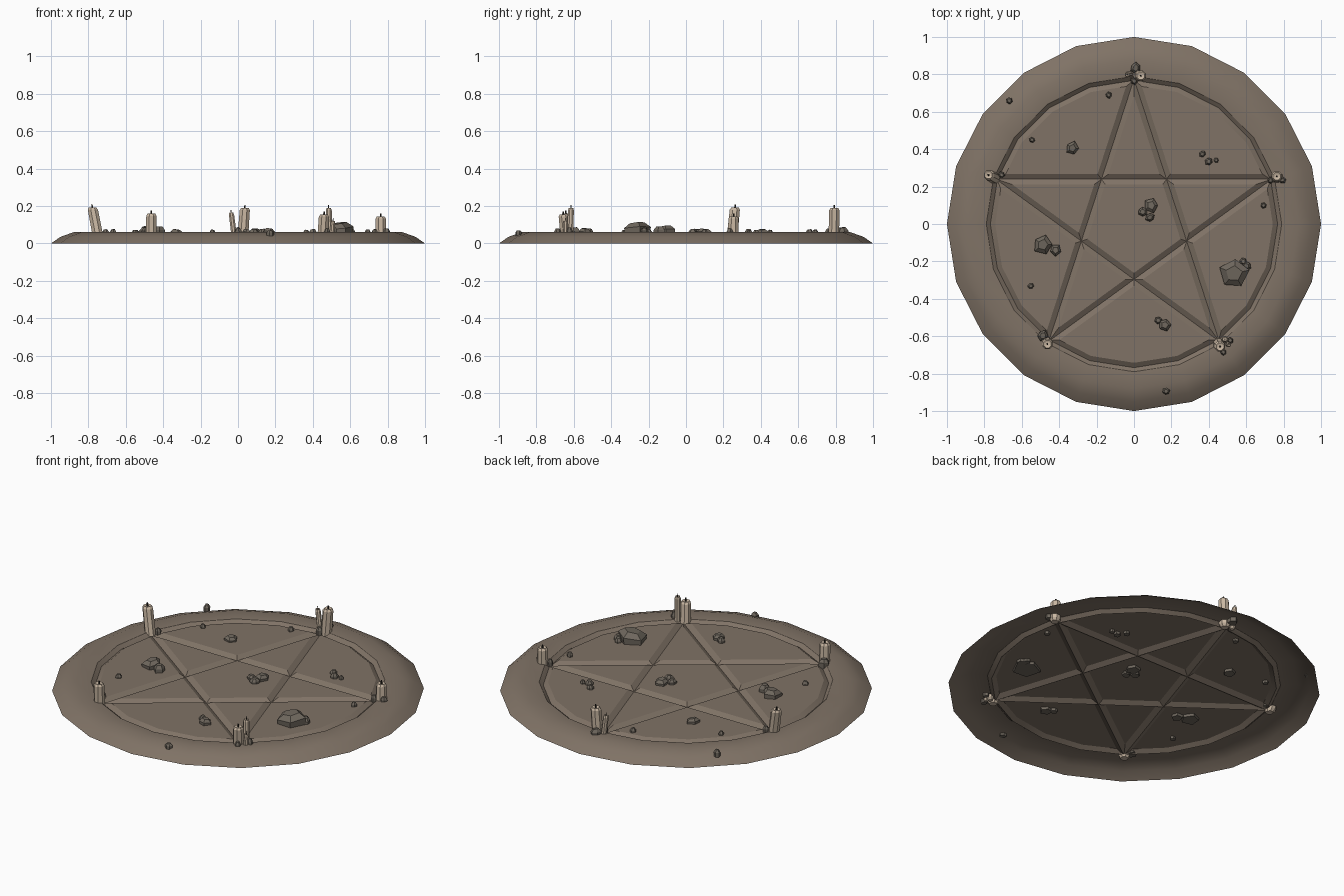
import bpy, bmesh, math, random
from mathutils import Vector

if "Cube" in bpy.data.objects:
    bpy.data.objects.remove(bpy.data.objects["Cube"])

random.seed(4)


def material(name, col):
    m = bpy.data.materials.new(name)
    m.diffuse_color = (*col, 1)
    m.use_nodes = True
    m.node_tree.nodes["Principled BSDF"].inputs["Base Color"].default_value = m.diffuse_color
    return m


EARTH = material("earth brown", (0.215, 0.170, 0.132))
STONE = material("stone grey brown", (0.160, 0.138, 0.112))
WAX = material("pale wax", (0.580, 0.470, 0.360))
WICK = material("dark wick", (0.030, 0.025, 0.020))


def finish(bm, name, *mats):
    bmesh.ops.recalc_face_normals(bm, faces=bm.faces)
    me = bpy.data.meshes.new(name)
    bm.to_mesh(me)
    bm.free()
    for m in mats:
        me.materials.append(m)
    ob = bpy.data.objects.new(name, me)
    bpy.context.collection.objects.link(ob)
    return ob


def loft(bm, rings, mat=0):
    """Skin a stack of point rings and cap both ends."""
    vs = [[bm.verts.new(p) for p in ring] for ring in rings]
    n = len(vs[0])
    faces = [bm.faces.new((a[i], a[(i + 1) % n], b[(i + 1) % n], b[i]))
             for a, b in zip(vs, vs[1:]) for i in range(n)]
    faces += [bm.faces.new(vs[0][::-1]), bm.faces.new(vs[-1])]
    for f in faces:
        f.material_index = mat


def circle(r, z, n, cx=0, cy=0, turn=0):
    return [(cx + r * math.cos(turn + math.tau * i / n),
             cy + r * math.sin(turn + math.tau * i / n), z) for i in range(n)]


# Mound: 20-sided lathe with a circular groove round the floor
FLOOR, TRENCH = 0.05, 0.032
bm = bmesh.new()
profile = [(1, 0), (0.95, 0.035), (0.88, 0.06), (0.79, 0.051), (0.768, TRENCH), (0.742, FLOOR)]
loft(bm, [circle(r, z, 20) for r, z in profile])
mound = finish(bm, "mound", EARTH)

# Star grooves: five V-shaped cutters between the star tips
tips = [Vector((0.775 * math.cos(a), 0.775 * math.sin(a), 0))
        for a in (math.pi / 2 + math.tau * k / 5 for k in range(5))]
cutters = []
for k in range(5):
    a, b = tips[k], tips[(k + 2) % 5]
    side = (b - a).normalized().cross(Vector((0, 0, 1)))
    section = [(-0.028, FLOOR), (0, TRENCH), (0.028, FLOOR), (0.028, 0.1), (-0.028, 0.1)]
    bm = bmesh.new()
    loft(bm, [[p + side * s + Vector((0, 0, z)) for s, z in section] for p in (a, b)])
    cut = finish(bm, f"star_cutter_{k + 1}", EARTH)
    cut.hide_render = True
    cutters.append(cut)
    mod = mound.modifiers.new("groove", 'BOOLEAN')
    mod.operation, mod.solver, mod.object = 'DIFFERENCE', 'EXACT', cut
dg = bpy.context.evaluated_depsgraph_get()
mound_mesh = bpy.data.meshes.new_from_object(mound.evaluated_get(dg))
mound.modifiers.clear()
mound.data = mound_mesh
for c in cutters:
    bpy.data.objects.remove(c)

# Open the underside, as the mound is a shell
bm = bmesh.new()
bm.from_mesh(mound_mesh)
under = [f for f in bm.faces if f.calc_center_median().z < 0.001]
bmesh.ops.delete(bm, geom=under, context='FACES')
bm.to_mesh(mound_mesh)
bm.free()
bpy.context.view_layer.objects.active = mound
mound.select_set(True)
bpy.ops.object.shade_smooth_by_angle(angle=math.radians(30))


# Candles: leaning octagonal wax sticks with chamfered tops and wicks
def candle(i, base, top, r, h):
    bm = bmesh.new()

    def ring(rad, z, n=8):
        t = (z - 0.02) / (h - 0.02)
        cx, cy = (base[j] + (top[j] - base[j]) * t for j in (0, 1))
        return circle(rad, z, n, cx, cy, math.pi / n)

    loft(bm, [ring(r * 0.7, 0.02), ring(r, 0.035), ring(r * 0.95, h - 0.012),
              ring(r * 0.7, h), ring(r * 0.35, h - 0.004)])
    loft(bm, [ring(r * 0.17, h - 0.006, 5), ring(r * 0.13, h + 0.015, 5)], 1)
    finish(bm, f"candle_{i}", WAX, WICK)


for i, c in enumerate([
        ((0.025, 0.79), (0.037, 0.793), 0.031, 0.190),
        ((-0.018, 0.80), (-0.036, 0.80), 0.016, 0.165),
        ((-0.745, 0.245), (-0.778, 0.262), 0.031, 0.192),
        ((0.765, 0.25), (0.763, 0.255), 0.031, 0.145),
        ((-0.465, -0.635), (-0.463, -0.642), 0.031, 0.160),
        ((0.452, -0.64), (0.460, -0.655), 0.031, 0.155),
        ((0.490, -0.62), (0.485, -0.615), 0.018, 0.190),
        ((0.500, -0.642), (0.508, -0.645), 0.014, 0.120)], 1):
    candle(i, *c)


# Rocks: jittered low prisms with a smaller, tilted top
def rock(i, x, y, r, top, base=0.035):
    bm = bmesh.new()
    n = 5 if r > 0.03 else 6
    turn = random.uniform(0, math.tau)
    k = [random.uniform(0.85, 1.12) for _ in range(n)]
    tx, ty = random.uniform(-0.15, 0.15), random.uniform(-0.15, 0.15)
    rings = []
    for scale, t in ((0.95, 0), (1, 0.65), (0.55, 1)):
        z = base + (top - base) * t
        pts = circle(r * scale, z, n, x, y, turn)
        rings.append([(x + (p[0] - x) * k[j], y + (p[1] - y) * k[j],
                       z + t * (tx * (p[0] - x) + ty * (p[1] - y)))
                      for j, p in enumerate(pts)])
    loft(bm, rings)
    finish(bm, f"rock_{i}", STONE)


for i, c in enumerate([
        (0.535, -0.265, 0.088, 0.108), (0.60, -0.225, 0.028, 0.080), (0.585, -0.20, 0.02, 0.075),
        (-0.487, -0.11, 0.055, 0.092), (-0.42, -0.14, 0.031, 0.090),
        (-0.33, 0.405, 0.038, 0.075), (-0.135, 0.69, 0.018, 0.073), (-0.545, 0.45, 0.016, 0.072),
        (-0.667, 0.66, 0.02, 0.075), (0.365, 0.375, 0.018, 0.072), (0.40, 0.335, 0.022, 0.076),
        (0.44, 0.34, 0.015, 0.070), (0.693, 0.10, 0.018, 0.075), (0.092, 0.10, 0.04, 0.078),
        (0.045, 0.065, 0.026, 0.075), (0.085, 0.035, 0.025, 0.077), (0.165, -0.54, 0.033, 0.080),
        (0.13, -0.515, 0.02, 0.078), (-0.552, -0.332, 0.016, 0.072), (0.172, -0.895, 0.02, 0.070),
        (0.01, 0.835, 0.03, 0.085), (0.0, 0.765, 0.02, 0.08), (-0.708, 0.262, 0.018, 0.075),
        (0.792, 0.235, 0.02, 0.08), (0.73, 0.232, 0.018, 0.075), (-0.487, -0.597, 0.03, 0.085),
        (0.478, -0.685, 0.018, 0.08), (0.515, -0.622, 0.018, 0.085)], 1):
    rock(i, *c)
